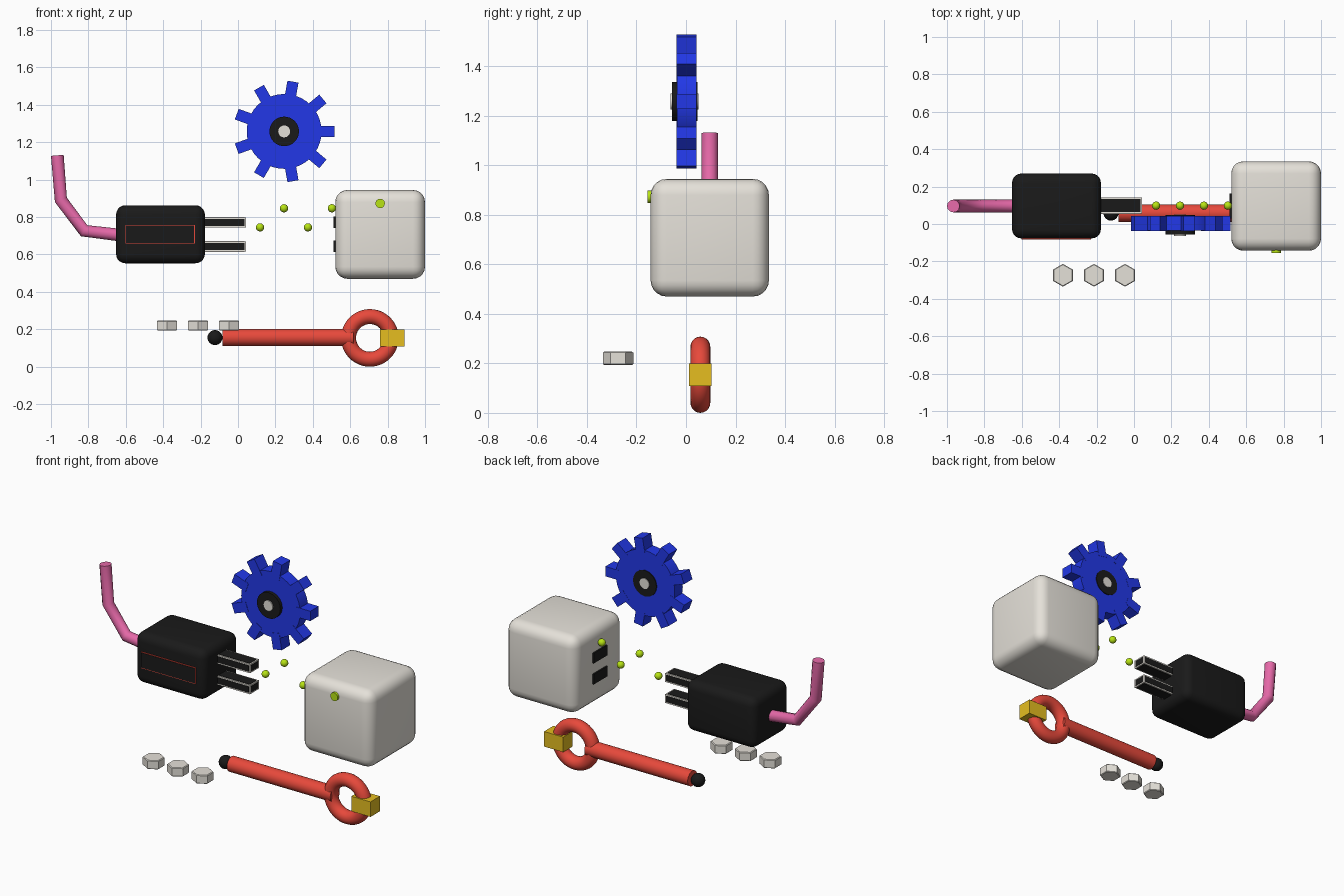
import bpy, bmesh, math
from mathutils import Vector, Matrix

if "Cube" in bpy.data.objects:
    bpy.data.objects.remove(bpy.data.objects["Cube"])


def mat(name, r, g, b):
    def lin(c):
        c /= 255
        return c / 12.92 if c < 0.04045 else ((c + 0.055) / 1.055) ** 2.4
    m = bpy.data.materials.new(name)
    m.diffuse_color = (lin(r), lin(g), lin(b), 1)
    m.use_nodes = True
    m.node_tree.nodes["Principled BSDF"].inputs["Base Color"].default_value = m.diffuse_color
    return m


GREY = mat("light_grey", 229, 225, 217)
BLACK = mat("black", 26, 26, 26)
BLUE = mat("blue", 34, 56, 232)
RED = mat("red", 234, 74, 60)
PINK = mat("pink", 232, 106, 170)
GOLD = mat("gold", 230, 190, 32)
LIME = mat("lime", 184, 228, 20)


def finish(name, bm, m, angle=35):
    me = bpy.data.meshes.new(name)
    bm.to_mesh(me)
    bm.free()
    me.materials.append(m)
    if angle:
        me.shade_smooth()
        me.set_sharp_from_angle(angle=math.radians(angle))
    ob = bpy.data.objects.new(name, me)
    bpy.context.collection.objects.link(ob)
    return ob


def box(name, lo, hi, m, bevel=0, segments=1, angle=0):
    """Box from corner to corner, with optional rounded edges."""
    lo, hi = Vector(lo), Vector(hi)
    bm = bmesh.new()
    bmesh.ops.create_cube(bm, size=1, matrix=Matrix.Translation((lo + hi) / 2)
                          @ Matrix.Diagonal((*(hi - lo), 1)))
    if bevel:
        bmesh.ops.bevel(bm, geom=bm.edges[:], offset=bevel, segments=segments, profile=0.5,
                        affect='EDGES')
    return finish(name, bm, m, angle=angle)


def rod(name, a, b, r, m, sides=32, angle=35, bevel=0):
    """Capped cylinder between two points."""
    a, b = Vector(a), Vector(b)
    bm = bmesh.new()
    rot = (b - a).to_track_quat('Z', 'Y').to_matrix().to_4x4()
    bmesh.ops.create_cone(bm, cap_ends=True, segments=sides, radius1=r, radius2=r,
                          depth=(b - a).length,
                          matrix=Matrix.Translation((a + b) / 2) @ rot)
    if bevel:
        rims = [e for e in bm.edges if any(len(f.verts) == sides for f in e.link_faces)]
        bmesh.ops.bevel(bm, geom=rims, offset=bevel, segments=1, affect='EDGES')
    return finish(name, bm, m, angle=angle)


def ball(name, c, r, m):
    bm = bmesh.new()
    bmesh.ops.create_uvsphere(bm, u_segments=24, v_segments=14, radius=r,
                              matrix=Matrix.Translation(c))
    return finish(name, bm, m)


# socket block with two slots and a front button
box("socket_block", (0.52, -0.143, 0.470), (1.0, 0.335, 0.945), GREY,
    bevel=0.065, segments=5, angle=35)
for i, z in enumerate((0.643, 0.772)):
    box(f"socket_slot_{i}", (0.511, 0.03, z - 0.031), (0.54, 0.163, z + 0.031), BLACK)
    # light prongs with a black plate on every face, leaving light edges
    lo, hi = Vector((-0.22, 0.056, z - 0.027)), Vector((0.042, 0.141, z + 0.027))
    box(f"prong_{i}", lo, hi, GREY)
    for axis, side in enumerate(("end", "side", "top")):
        grow = Vector([0.002 if k == axis else -0.008 for k in range(3)])
        box(f"prong_{side}_plates_{i}", lo - grow, hi + grow, BLACK)
rod("socket_button", (0.76, -0.155, 0.873), (0.76, -0.12, 0.873), 0.025, LIME)

# plug body with a red-outlined black panel
box("plug_body", (-0.652, -0.077, 0.553), (-0.177, 0.27, 0.863), BLACK,
    bevel=0.05, segments=5, angle=35)
box("panel_outline", (-0.602, -0.082, 0.658), (-0.23, -0.05, 0.758), RED)
box("panel_face", (-0.598, -0.084, 0.662), (-0.234, -0.05, 0.754), BLACK)

# bent cord
cu = bpy.data.curves.new("cord", 'CURVE')
cu.dimensions = '3D'
cu.bevel_depth = 0.034
cu.bevel_resolution = 4
cu.use_fill_caps = True
path = [(-0.6, 0.70), (-0.823, 0.727), (-0.947, 0.892), (-0.966, 1.13)]
sp = cu.splines.new('POLY')
sp.points.add(len(path) - 1)
for p, (x, z) in zip(sp.points, path):
    p.co = (x, 0.096, z, 1)
cu.materials.append(PINK)
cord = bpy.data.objects.new("cord", cu)
bpy.context.collection.objects.link(cord)

# sparks between plug and socket
for i in range(4):
    ball(f"spark_{i}", (0.118 + 0.128 * i, 0.098, 0.847 if i % 2 else 0.745), 0.022, LIME)

# gear: disc, nine teeth, hub and pin
gx, gz = 0.247, 1.258
rod("gear_disc", (gx, -0.036, gz), (gx, 0.042, gz), 0.2, BLUE, sides=40)
for i in range(9):
    tooth = box(f"gear_tooth_{i}", (0.17, -0.038, -0.03), (0.27, 0.043, 0.03), BLUE)
    tooth.rotation_euler.y = -math.radians(40 * i)
    tooth.location = (gx, 0, gz)
rod("gear_hub", (gx, -0.056, gz), (gx, 0.047, gz), 0.079, BLACK)
rod("gear_pin", (gx, -0.063, gz), (gx, 0.051, gz), 0.032, GREY, sides=20)

# wrench: shaft, tip ball, ring and gold block in the ring's side
wy, wz = 0.058, 0.156
rod("wrench_shaft", (-0.084, wy, wz), (0.617, wy, wz), 0.046, RED)
ball("wrench_tip", (-0.123, wy, wz), 0.04, BLACK)
bpy.ops.mesh.primitive_torus_add(location=(0.705, wy, 0.154), rotation=(math.pi / 2, 0, 0),
                                 major_radius=0.114, minor_radius=0.04,
                                 major_segments=48, minor_segments=20)
ring = bpy.context.object
ring.name = "wrench_ring"
ring.data.materials.append(RED)
ring.data.shade_smooth()
box("wrench_block", (0.76, 0.012, 0.108), (0.89, 0.104, 0.2), GOLD)

# three loose hex nuts, corners pointing front and back
for i in range(3):
    x = -0.38 + 0.166 * i
    rod(f"hex_nut_{i}", (x, -0.274, 0.193), (x, -0.274, 0.247), 0.061, GREY,
        sides=6, angle=0, bevel=0.004)
